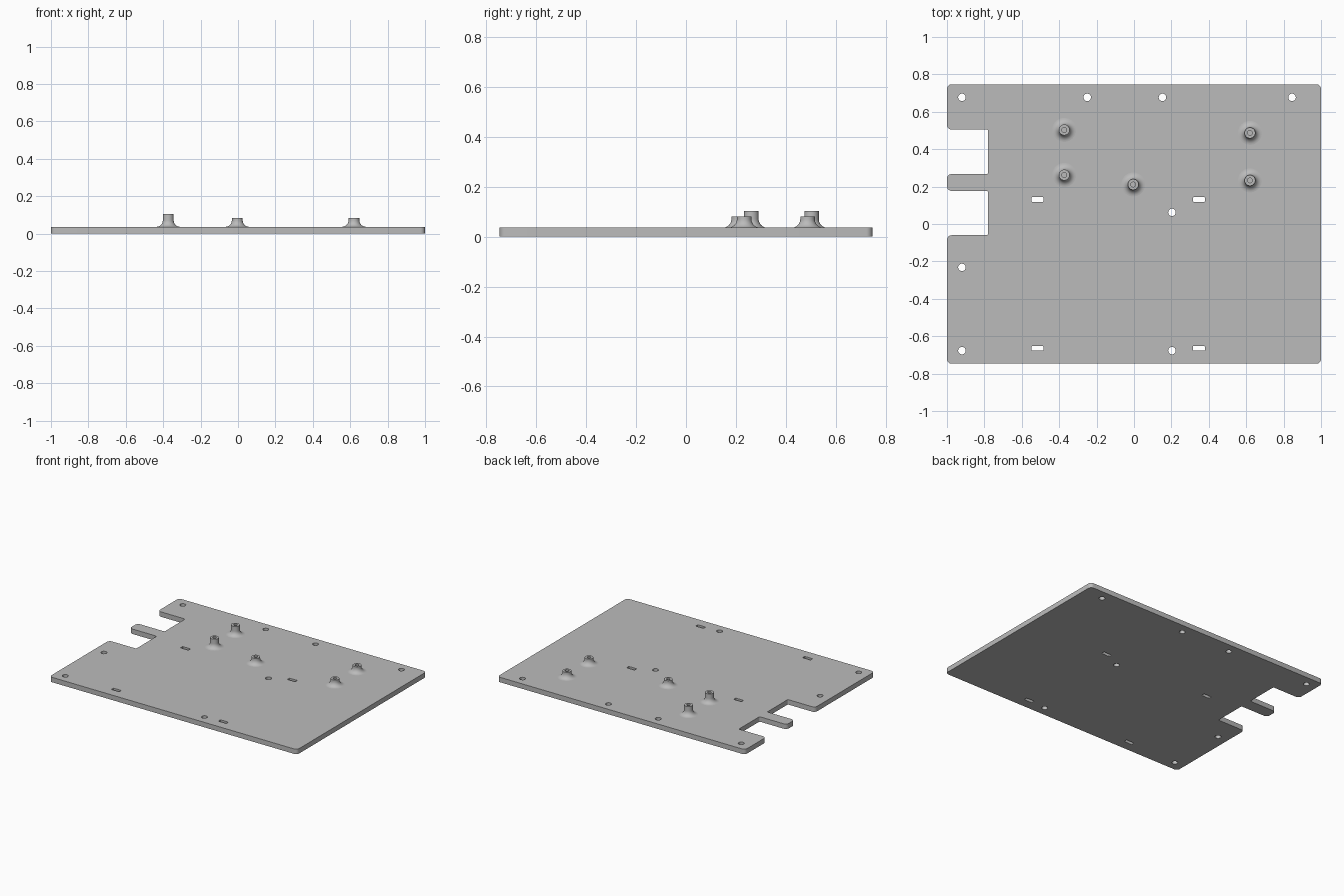
import bpy, bmesh, math
from mathutils import Vector

if "Cube" in bpy.data.objects:
    bpy.data.objects.remove(bpy.data.objects["Cube"], do_unlink=True)

THICK = 0.036
grey = bpy.data.materials.new("plain grey")
grey.use_nodes = True
grey.diffuse_color = (0.5, 0.5, 0.5, 1)
grey.node_tree.nodes["Principled BSDF"].inputs["Base Color"].default_value = grey.diffuse_color


def add_object(name, mesh):
    obj = bpy.data.objects.new(name, mesh)
    bpy.context.collection.objects.link(obj)
    mesh.materials.clear()
    mesh.materials.append(grey)
    bpy.ops.object.select_all(action="DESELECT")
    obj.select_set(True)
    bpy.context.view_layer.objects.active = obj
    bpy.ops.object.shade_smooth_by_angle(angle=math.radians(30))
    return obj


def rounded(corners, steps=6):
    """Outline through (x, y, radius) right-angled corners, each replaced by an arc."""
    points = []
    for i, (x, y, r) in enumerate(corners):
        p = Vector((x, y))
        a = (Vector(corners[i - 1][:2]) - p).normalized() * r
        b = (Vector(corners[(i + 1) % len(corners)][:2]) - p).normalized() * r
        for k in range(steps + 1):
            t = k / steps * math.pi / 2
            points.append(p + a * (1 - math.sin(t)) + b * (1 - math.cos(t)))
    return points


def circle(x, y, r, n=32):
    return [Vector((x + r * math.cos(k * math.tau / n), y + r * math.sin(k * math.tau / n)))
            for k in range(n)]


def slot(x, y, w=0.032, h=0.0125, r=0.004):
    return rounded([(x - w, y - h, r), (x + w, y - h, r), (x + w, y + h, r), (x - w, y + h, r)], 3)


# Plate outline with two notches and a tab on the right edge
D, R, IN, NX = 0.747, 0.025, 0.008, -0.78
outline = rounded([
    (-1, -D, R), (1, -D, R), (1, D, R), (-1, D, R),
    (-1, 0.505, R), (NX, 0.505, IN), (NX, 0.267, IN), (-1, 0.267, R),
    (-1, 0.177, R), (NX, 0.177, IN), (NX, -0.06, IN), (-1, -0.06, R)])

# Screw holes and strap slots
loops = [outline]
for x, y in [(-0.92, 0.677), (-0.25, 0.677), (0.152, 0.677), (0.845, 0.677),
             (-0.92, -0.232), (-0.92, -0.677), (0.203, -0.677), (0.203, 0.062)]:
    loops.append(circle(x, y, 0.02))
for x in (-0.516, 0.347):
    for y in (0.131, -0.665):
        loops.append(slot(x, y))

# Filled, extruded flat curve becomes the plate mesh
curve = bpy.data.curves.new("plate_outline", "CURVE")
curve.dimensions = "2D"
curve.fill_mode = "BOTH"
curve.extrude = THICK / 2
for loop in loops:
    spline = curve.splines.new("POLY")
    spline.points.add(len(loop) - 1)
    for point, p in zip(spline.points, loop):
        point.co = (p.x, p.y, 0, 1)
    spline.use_cyclic_u = True
helper = bpy.data.objects.new("plate_outline", curve)
bpy.context.collection.objects.link(helper)
graph = bpy.context.evaluated_depsgraph_get()
plate_mesh = bpy.data.meshes.new_from_object(helper.evaluated_get(graph))
bpy.data.objects.remove(helper, do_unlink=True)
bm = bmesh.new()
bm.from_mesh(plate_mesh)
bmesh.ops.remove_doubles(bm, verts=bm.verts, dist=0.0001)
bmesh.ops.translate(bm, verts=bm.verts, vec=(0, 0, THICK / 2))
bmesh.ops.recalc_face_normals(bm, faces=bm.faces)
bm.to_mesh(plate_mesh)
bm.free()
plate_mesh.name = "base_plate"
add_object("base_plate", plate_mesh)


def standoff(name, x, y, top, r=0.029, fillet=0.035, bore=0.013):
    """Hollow post with a concave fillet at its foot."""
    profile = [(r + fillet * (1 - math.sin(t)), THICK + fillet * (1 - math.cos(t)))
               for t in (k / 8 * math.pi / 2 for k in range(9))]
    profile += [(r, top), (bore, top), (bore, THICK + 0.001), (0, THICK + 0.001)]
    bm = bmesh.new()
    verts = [bm.verts.new((px, 0, pz)) for px, pz in profile]
    edges = [bm.edges.new(pair) for pair in zip(verts, verts[1:])]
    bmesh.ops.spin(bm, geom=verts + edges, cent=(0, 0, 0), axis=(0, 0, 1),
                   angle=math.tau, steps=40)
    bmesh.ops.remove_doubles(bm, verts=bm.verts, dist=0.0001)
    bmesh.ops.recalc_face_normals(bm, faces=bm.faces)
    # Open foot: make sure the flat rim on top faces up
    rim = max(bm.faces, key=lambda f: f.calc_center_median().z)
    if rim.normal.z < 0:
        bmesh.ops.reverse_faces(bm, faces=bm.faces)
    mesh = bpy.data.meshes.new(name)
    bm.to_mesh(mesh)
    bm.free()
    add_object(name, mesh).location = (x, y, 0)


# Two tall and three short standoffs
TALL, SHORT = 0.104, 0.082
standoff("standoff_right_back", -0.373, 0.503, TALL)
standoff("standoff_right_front", -0.373, 0.262, TALL)
standoff("standoff_middle", -0.004, 0.211, SHORT)
standoff("standoff_left_back", 0.62, 0.487, SHORT)
standoff("standoff_left_front", 0.62, 0.233, SHORT)
